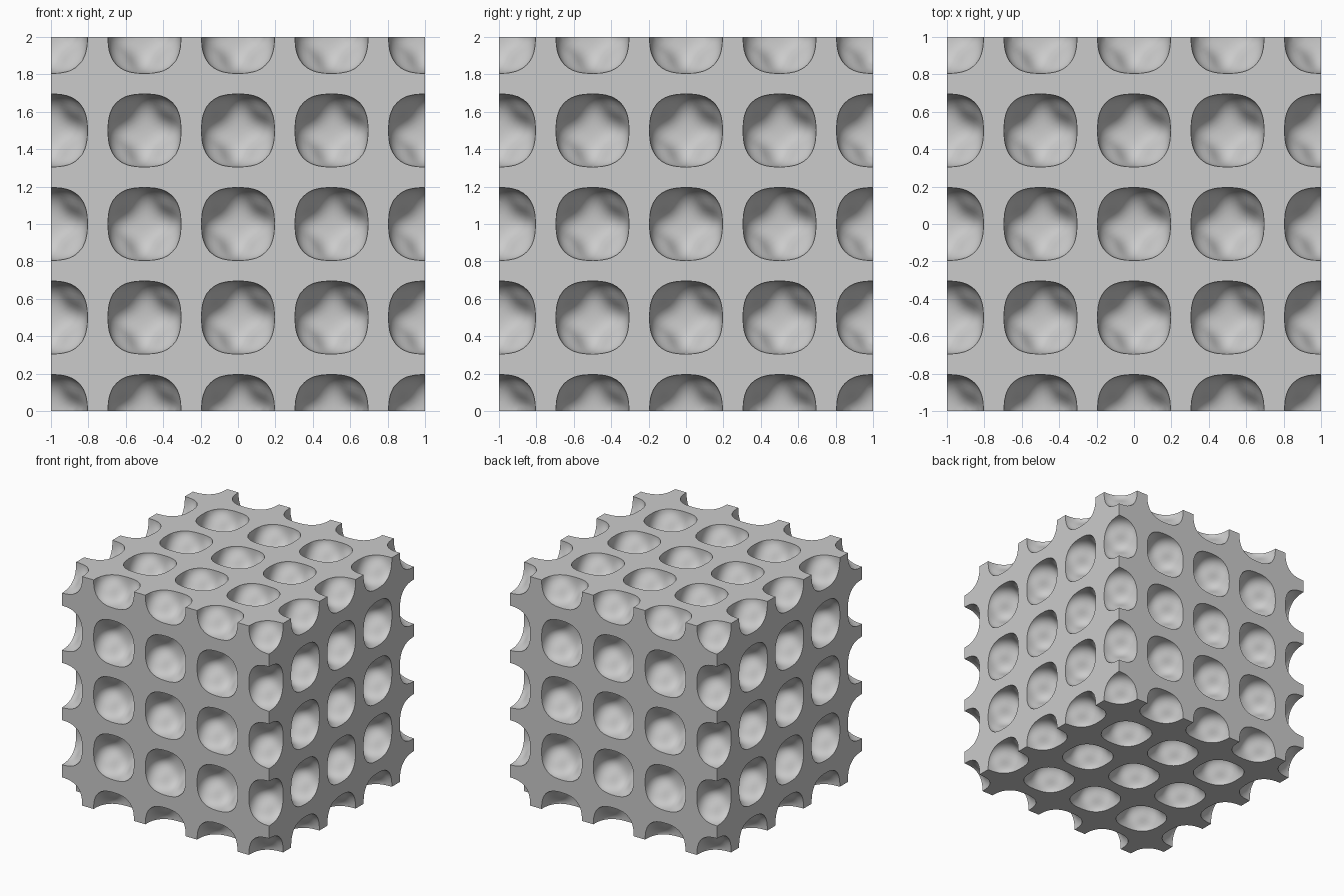
import bpy
import bmesh
import math
from itertools import product
from mathutils import Euler, Matrix, Vector

SPACING = 0.5         # distance between pit centres
AXIS_REACH = 0.195    # pit radius along the axes
EDGE_REACH = 0.212    # pit radius halfway between two axes
CORNER_REACH = 0.18   # pit radius between all three axes

old = bpy.data.objects.get("Cube")
if old:
    bpy.data.objects.remove(old, do_unlink=True)

grey = bpy.data.materials.new("plain grey")
grey.use_nodes = True
grey.diffuse_color = (0.6, 0.6, 0.6, 1)
grey.node_tree.nodes["Principled BSDF"].inputs["Base Color"].default_value = grey.diffuse_color


def make_object(name, bm):
    mesh = bpy.data.meshes.new(name)
    bm.to_mesh(mesh)
    bm.free()
    mesh.materials.append(grey)
    obj = bpy.data.objects.new(name, mesh)
    bpy.context.collection.objects.link(obj)
    return obj


def reach(direction):
    """Radius of a cell in a unit direction, with cubic symmetry."""
    x, y, z = (c * c for c in direction)
    edge_gain = 4 * (EDGE_REACH - AXIS_REACH)
    corner_gain = 27 * (CORNER_REACH - AXIS_REACH - edge_gain / 3)
    return AXIS_REACH + edge_gain * (x * y + y * z + z * x) + corner_gain * x * y * z


def add_cell(bm, centre):
    """Add one cell with flattened corners, turned so no vertex lies on a cut plane."""
    turn = Euler((0.31, 0.47, 0.23)).to_matrix().to_4x4()
    made = bmesh.ops.create_icosphere(bm, subdivisions=4, radius=1, matrix=turn)
    for v in made["verts"]:
        direction = v.co.normalized()
        v.co = centre + direction * reach(direction)


# Solid block
bm = bmesh.new()
bmesh.ops.create_cube(bm, size=2, matrix=Matrix.Translation((0, 0, 1)))
block = make_object("pitted_block", bm)

# Cells on a cubic grid, only those that reach the block's surface
bm = bmesh.new()
for cell in product(range(-2, 3), repeat=3):
    if max(map(abs, cell)) == 2:
        add_cell(bm, Vector(cell) * SPACING + Vector((0, 0, 1)))
cutter = make_object("pit_cutter", bm)
cutter.hide_render = True

# Carve the pits
carve = block.modifiers.new("pits", "BOOLEAN")
carve.operation = "DIFFERENCE"
carve.solver = "MANIFOLD"
carve.object = cutter
bpy.ops.object.select_all(action="DESELECT")
block.select_set(True)
bpy.context.view_layer.objects.active = block
bpy.ops.object.modifier_apply(modifier=carve.name)
bpy.data.objects.remove(cutter, do_unlink=True)

# Smooth pits with crisp rims
bpy.ops.object.shade_smooth_by_angle(angle=math.radians(30))
